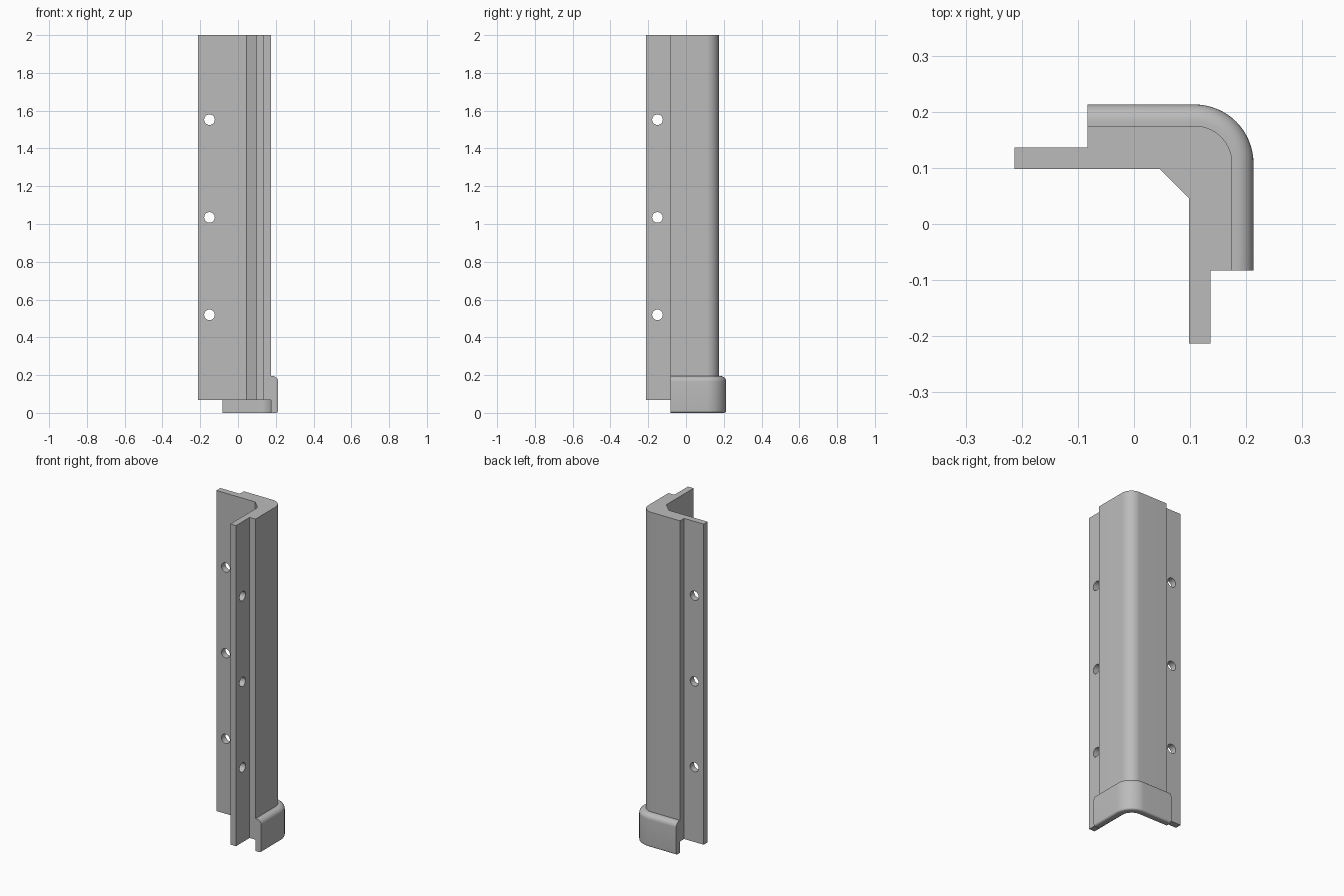
import bpy, bmesh
from math import sin, cos, pi, radians
from mathutils import Vector, Matrix

if "Cube" in bpy.data.objects:
    bpy.data.objects.remove(bpy.data.objects["Cube"])

END, TIP = -0.083, -0.213          # ends of the thick wall and of the flanges
INNER, STEP, OUTER = 0.098, 0.136, 0.175
CENTRE, RADIUS = 0.108, 0.067      # rounded outer corner
LIP, SEGMENTS = 0.038, 16
BASE, TOP, FOOT_TOP = 0.068, 2.0, 0.195

grey = bpy.data.materials.new("plain grey")
grey.use_nodes = True
grey.diffuse_color = (0.5, 0.5, 0.5, 1)
grey.node_tree.nodes["Principled BSDF"].inputs["Base Color"].default_value = grey.diffuse_color


def finish(bm, name):
    bmesh.ops.recalc_face_normals(bm, faces=bm.faces)
    mesh = bpy.data.meshes.new(name)
    bm.to_mesh(mesh)
    bm.free()
    mesh.materials.append(grey)
    obj = bpy.data.objects.new(name, mesh)
    bpy.context.collection.objects.link(obj)
    return obj


def smooth(obj):
    bpy.ops.object.select_all(action="DESELECT")
    obj.select_set(True)
    bpy.context.view_layer.objects.active = obj
    bpy.ops.object.shade_smooth_by_angle(angle=radians(30))


def corner_path(offset):
    """Outer wall line with its rounded corner, pushed outward by offset."""
    r = RADIUS + offset
    arc = [(CENTRE + r * sin(a), CENTRE + r * cos(a))
           for a in (i * pi / 2 / SEGMENTS for i in range(SEGMENTS + 1))]
    return [(END, CENTRE + r)] + arc + [(CENTRE + r, END)]


# Corner post: L section with thin flanges, extruded upward
chamfer = 0.046
section = corner_path(0) + [
    (STEP, END), (STEP, TIP), (INNER, TIP), (INNER, chamfer),
    (chamfer, INNER), (TIP, INNER), (TIP, STEP), (END, STEP)]
bm = bmesh.new()
face = bm.faces.new([bm.verts.new((x, y, BASE)) for x, y in section])
extruded = bmesh.ops.extrude_face_region(bm, geom=[face])["geom"]
bmesh.ops.translate(bm, vec=(0, 0, TOP - BASE),
                    verts=[g for g in extruded if isinstance(g, bmesh.types.BMVert)])
post = finish(bm, "corner_post")

# Screw holes through both flanges
bm = bmesh.new()
for z in (0.519, 1.035, 1.552):
    for axis, spot in (("X", (-0.151, 0.117, z)), ("Y", (0.117, -0.151, z))):
        bmesh.ops.create_cone(
            bm, cap_ends=True, segments=32, radius1=0.028, radius2=0.028, depth=0.1,
            matrix=Matrix.Translation(spot) @ Matrix.Rotation(pi / 2, 4, axis))
cutter = finish(bm, "screw_hole_cutter")
cutter.hide_render = True
cut = post.modifiers.new("screw holes", "BOOLEAN")
cut.operation, cut.solver, cut.object = "DIFFERENCE", "EXACT", cutter
bpy.context.view_layer.objects.active = post
post.select_set(True)
bpy.ops.object.modifier_apply(modifier=cut.name)
bpy.data.objects.remove(cutter)
smooth(post)


# Foot lip: rounded strip swept around the outer corner
def fillet(radius, z, direction):
    return [(LIP - radius + radius * sin(a), z + direction * radius * (1 - cos(a)))
            for a in (i * pi / 16 for i in range(9))]


profile = [(0, 0)] + fillet(0.012, 0, 1) + fillet(0.03, FOOT_TOP, -1)[::-1] + [(0, FOOT_TOP)]
bm = bmesh.new()
rows = [[bm.verts.new((x, y, z)) for x, y in corner_path(d)] for d, z in profile]
for row, following in zip(rows, rows[1:] + rows[:1]):
    for i in range(len(row) - 1):
        bm.faces.new((row[i], row[i + 1], following[i + 1], following[i]))
for end in (0, -1):
    bm.faces.new([row[end] for row in rows])
smooth(finish(bm, "foot_lip"))
